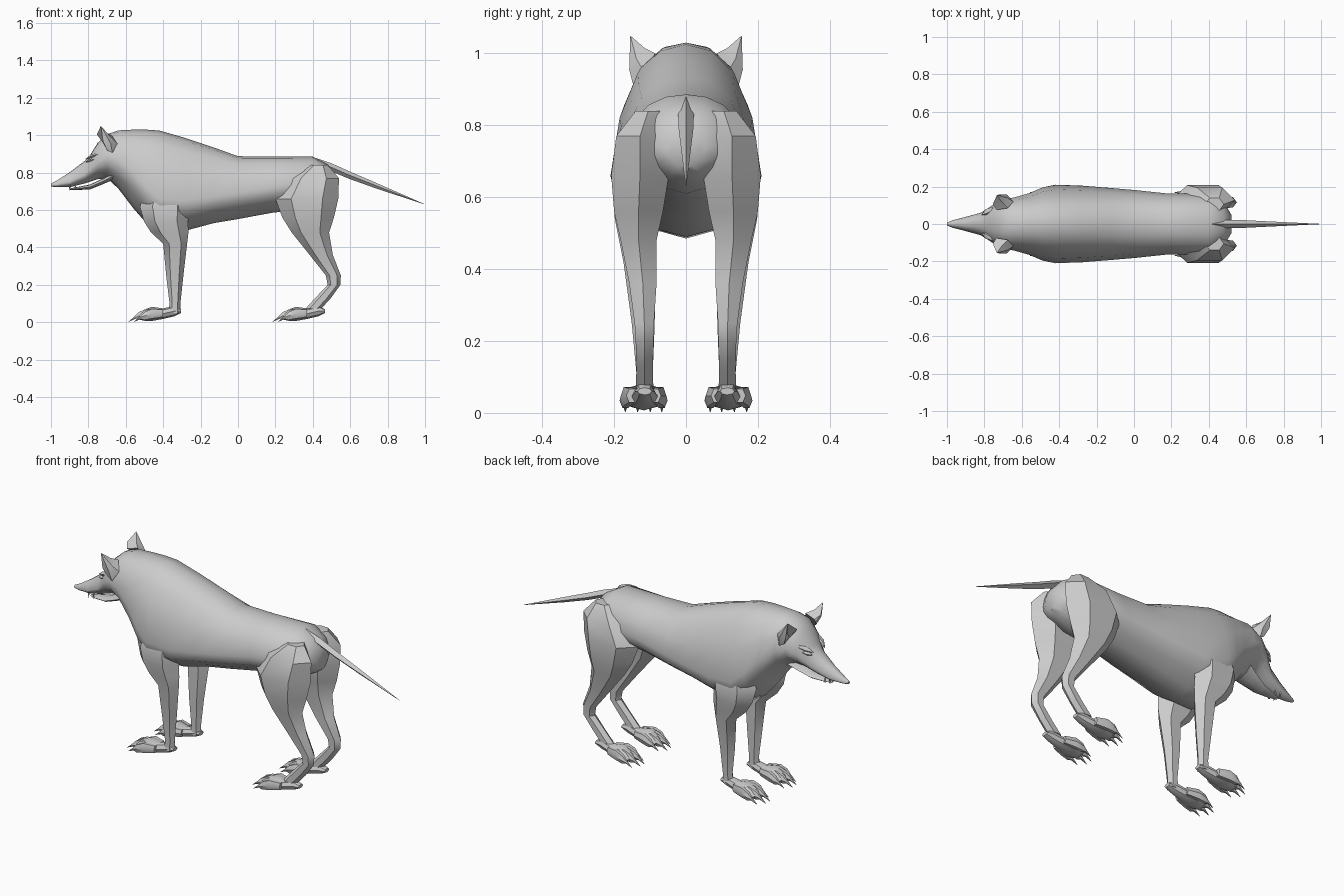
import bpy, bmesh
from math import sin, cos, pi
from mathutils import Vector


def finish(name, rings, mirror=False, angle=40):
    """Skin a list of equal-length rings, cap the ends, shade."""
    bm = bmesh.new()
    vs = [[bm.verts.new(p) for p in r] for r in rings]
    n = len(vs[0])
    for a, b in zip(vs, vs[1:]):
        for i in range(n):
            j = (i + 1) % n
            bm.faces.new((a[i], a[j], b[j], b[i]))
    bm.faces.new(vs[0])
    bm.faces.new(vs[-1])
    bmesh.ops.remove_doubles(bm, verts=bm.verts, dist=0.0004)
    bmesh.ops.recalc_face_normals(bm, faces=bm.faces)
    me = bpy.data.meshes.new(name)
    bm.to_mesh(me)
    bm.free()
    ob = bpy.data.objects.new(name, me)
    bpy.context.collection.objects.link(ob)
    if mirror:
        m = ob.modifiers.new("mirror", 'MIRROR')
        m.use_axis = (False, True, False)
    bpy.ops.object.select_all(action='DESELECT')
    ob.select_set(True)
    bpy.context.view_layer.objects.active = ob
    bpy.ops.object.shade_smooth_by_angle(angle=angle * pi / 180)
    return ob


# Half cross-section of the trunk: rounded back, narrow keel below
HALF = [(0, 1), (.34, .95), (.64, .78), (.88, .44), (1, 0),
        (.94, -.35), (.68, -.62), (.36, -.88), (0, -1)]
SECTION = HALF + [(-y, z) for y, z in HALF[-2:0:-1]]


def trunk(name, table):
    rings = []
    for x, top, bot, w, mid in table:
        rings.append([(x, w * y, mid + z * ((top - mid) if z > 0 else (mid - bot)))
                      for y, z in SECTION])
    return finish(name, rings, angle=50)


def limb(name, table, n=6, turn=0.5, angle=35):
    """Stack of horizontal rings: x, y, z, rx, ry."""
    rings = [[(x + rx * cos(2 * pi * (i + turn * (n % 2)) / n),
               y + ry * sin(2 * pi * i / n) / sin(pi / 3), z)
              for i in range(n)] for x, y, z, rx, ry in table]
    return finish(name, rings, True, angle)


def along_x(name, table, n=8, mirror=True, angle=40):
    """Row of upright rings: x, y, z, ry, rz."""
    rings = [[(x, y + ry * cos(2 * pi * i / n), z + rz * sin(2 * pi * i / n))
              for i in range(n)] for x, y, z, ry, rz in table]
    return finish(name, rings, mirror, angle)


# Head, neck and body in one skin
trunk("body", [
    (-1.0, .742, .726, .008, .733), (-.97, .757, .722, .02, .735),
    (-.90, .802, .722, .038, .75), (-.82, .862, .742, .060, .79),
    (-.79, .895, .752, .078, .82), (-.75, .960, .765, .105, .86),
    (-.70, 1.005, .770, .130, .89), (-.64, 1.026, .715, .142, .87),
    (-.56, 1.03, .610, .165, .80), (-.49, 1.03, .530, .195, .72),
    (-.42, 1.025, .485, .210, .66), (-.28, .985, .490, .205, .65),
    (-.13, .935, .530, .193, .67), (0, .888, .552, .182, .69),
    (.18, .886, .585, .163, .72), (.40, .886, .610, .165, .75),
    (.48, .845, .650, .120, .75), (.52, .790, .680, .050, .735)])

# Lower jaw, slightly open
along_x("lower_jaw", [
    (-.90, 0, .712, .010, .004), (-.86, 0, .715, .026, .008),
    (-.79, 0, .724, .042, .013), (-.72, 0, .755, .062, .016),
    (-.66, 0, .785, .080, .020)], mirror=False)

# Fangs
for i, (x, z0, z1) in enumerate([(-.90, .735, .705), (-.87, .712, .738)]):
    limb("fang_%d" % i, [(x, .024, z0, .006, .005), (x, .023, z1, .0005, .0005)], n=4)

# Eyes and brow ridges
along_x("eye", [(-.812, .056, .858, .003, .003), (-.795, .066, .866, .012, .009),
                (-.77, .078, .872, .006, .004)], n=6)
along_x("brow", [(-.815, .050, .872, .003, .002), (-.79, .064, .886, .016, .010),
                 (-.75, .082, .900, .012, .008)], n=6)

# Ears: pointed cups opening forward and outward
ear_base = [(-.735, .075, .985), (-.675, .085, 1.0), (-.645, .120, .955),
            (-.672, .145, .905), (-.700, .140, .920), (-.715, .115, .950)]
ear_mid = [(-.755, .105, 1.005), (-.705, .115, 1.015), (-.675, .138, .985),
           (-.680, .158, .955), (-.722, .157, .968), (-.712, .130, .985)]
ear_tip = [Vector((-.733, .155, 1.05))] * 6
finish("ear", [ear_base, ear_mid, ear_tip], True, 30)

# Front legs
limb("front_leg", [
    (-.38, .120, .70, .110, .060), (-.39, .132, .62, .135, .072),
    (-.385, .138, .54, .118, .060), (-.365, .136, .48, .100, .050),
    (-.336, .130, .42, .064, .044), (-.338, .119, .25, .046, .032),
    (-.337, .115, .10, .029, .022), (-.340, .115, .05, .034, .024)])

# Hind legs
limb("hind_leg", [
    (.43, .105, .84, .050, .035), (.405, .128, .77, .135, .066),
    (.368, .128, .66, .168, .080), (.375, .132, .56, .138, .068),
    (.387, .132, .48, .100, .050), (.445, .120, .36, .062, .038),
    (.510, .116, .25, .040, .027), (.513, .115, .20, .034, .025),
    (.455, .115, .13, .042, .023), (.405, .115, .075, .042, .024)])

# Paws with four clawed toes, front and hind
for label, dx in (("front", 0), ("hind", .77)):
    along_x(label + "_paw", [
        (-.305 + dx, .115, .060, .020, .010), (-.34 + dx, .115, .060, .026, .028),
        (-.40 + dx, .115, .046, .036, .028), (-.46 + dx, .117, .045, .052, .038),
        (-.50 + dx, .117, .038, .052, .030), (-.525 + dx, .117, .030, .040, .016)])
    for i, (oy, back) in enumerate([(-.045, .030), (-.016, 0), (.016, 0), (.047, .030)]):
        x, y = back + dx, .117
        along_x("%s_toe_%d" % (label, i), [
            (x - .43, y + oy * .7, .048, .016, .022), (x - .49, y + oy, .046, .018, .030),
            (x - .53, y + oy * 1.1, .034, .016, .024), (x - .55, y + oy * 1.1, .026, .008, .010),
            (x - .585, y + oy * 1.1, .003, .001, .001)], n=6)

# Tail: thin tapering blade
along_x("tail", [(.40, 0, .868, .016, .016), (.50, 0, .828, .022, .022),
                 (.60, 0, .785, .020, .020), (.74, 0, .730, .013, .015),
                 (.995, 0, .632, .001, .001)], n=4, mirror=False, angle=20)
